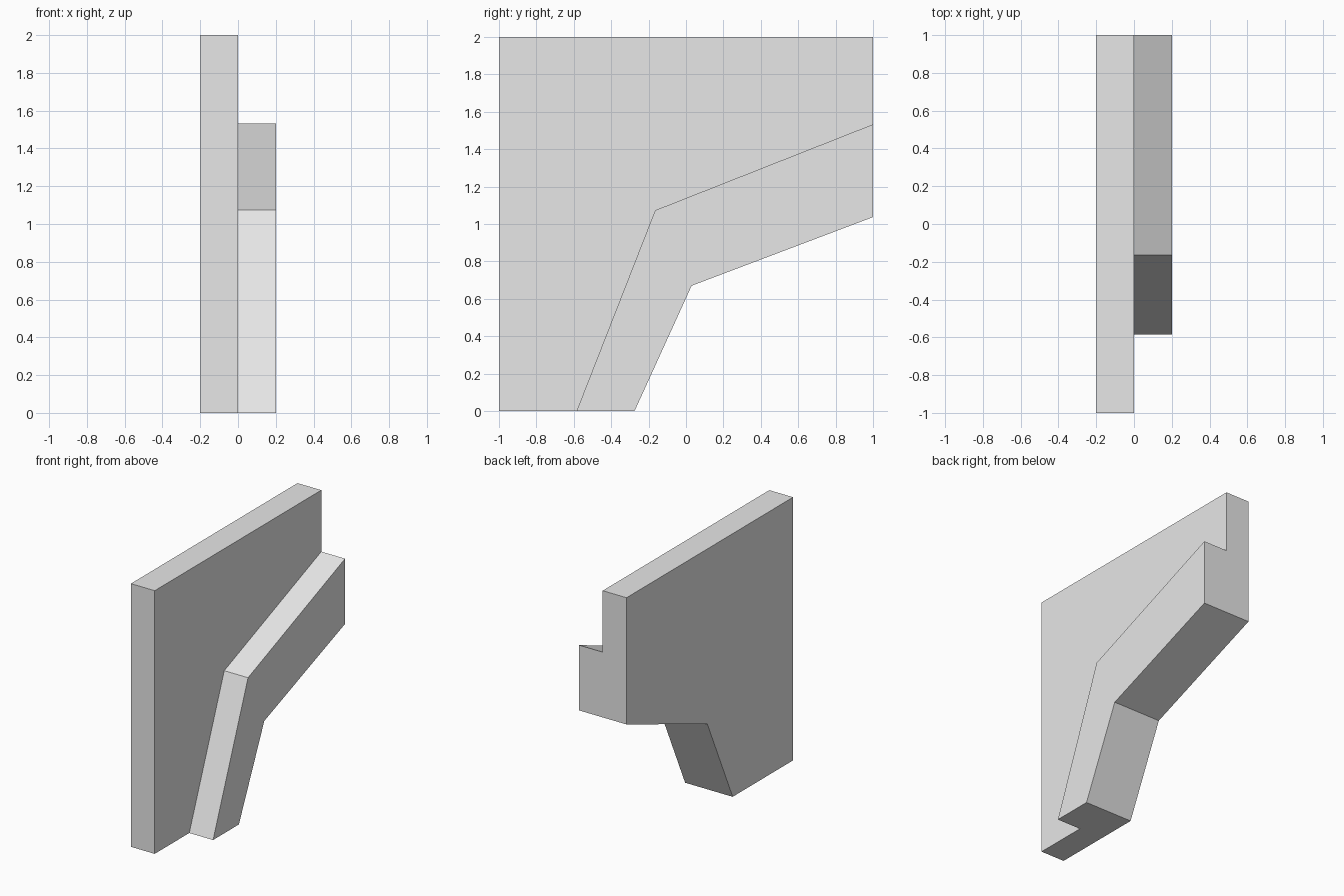
import bpy
import bmesh

cube = bpy.data.objects.get("Cube")
if cube:
    bpy.data.objects.remove(cube, do_unlink=True)

grey = bpy.data.materials.new("light grey")
grey.use_nodes = True
colour = (0.8, 0.8, 0.8, 1)
grey.diffuse_color = colour
grey.node_tree.nodes["Principled BSDF"].inputs["Base Color"].default_value = colour


def extrude_profile(name, profile, x0, x1):
    """Solid from a (y, z) outline, swept along x."""
    bm = bmesh.new()
    face = bm.faces.new([bm.verts.new((x0, y, z)) for y, z in profile])
    swept = bmesh.ops.extrude_face_region(bm, geom=[face])["geom"]
    verts = [v for v in swept if isinstance(v, bmesh.types.BMVert)]
    bmesh.ops.translate(bm, verts=verts, vec=(x1 - x0, 0, 0))
    bmesh.ops.recalc_face_normals(bm, faces=bm.faces)
    mesh = bpy.data.meshes.new(name)
    bm.to_mesh(mesh)
    bm.free()
    mesh.materials.append(grey)
    obj = bpy.data.objects.new(name, mesh)
    bpy.context.collection.objects.link(obj)
    return obj


# Bent lower edge shared by the panel and the rail
lower_edge = [(-0.275, 0), (0.03, 0.67), (1, 1.037)]

# Flat panel
extrude_profile("wall_panel", [(-1, 0)] + lower_edge + [(1, 2), (-1, 2)], -0.2, 0)

# Raised bent rail along the lower edge
extrude_profile("raised_rail",
                [(-0.585, 0)] + lower_edge + [(1, 1.533), (-0.165, 1.073)], 0, 0.2)
